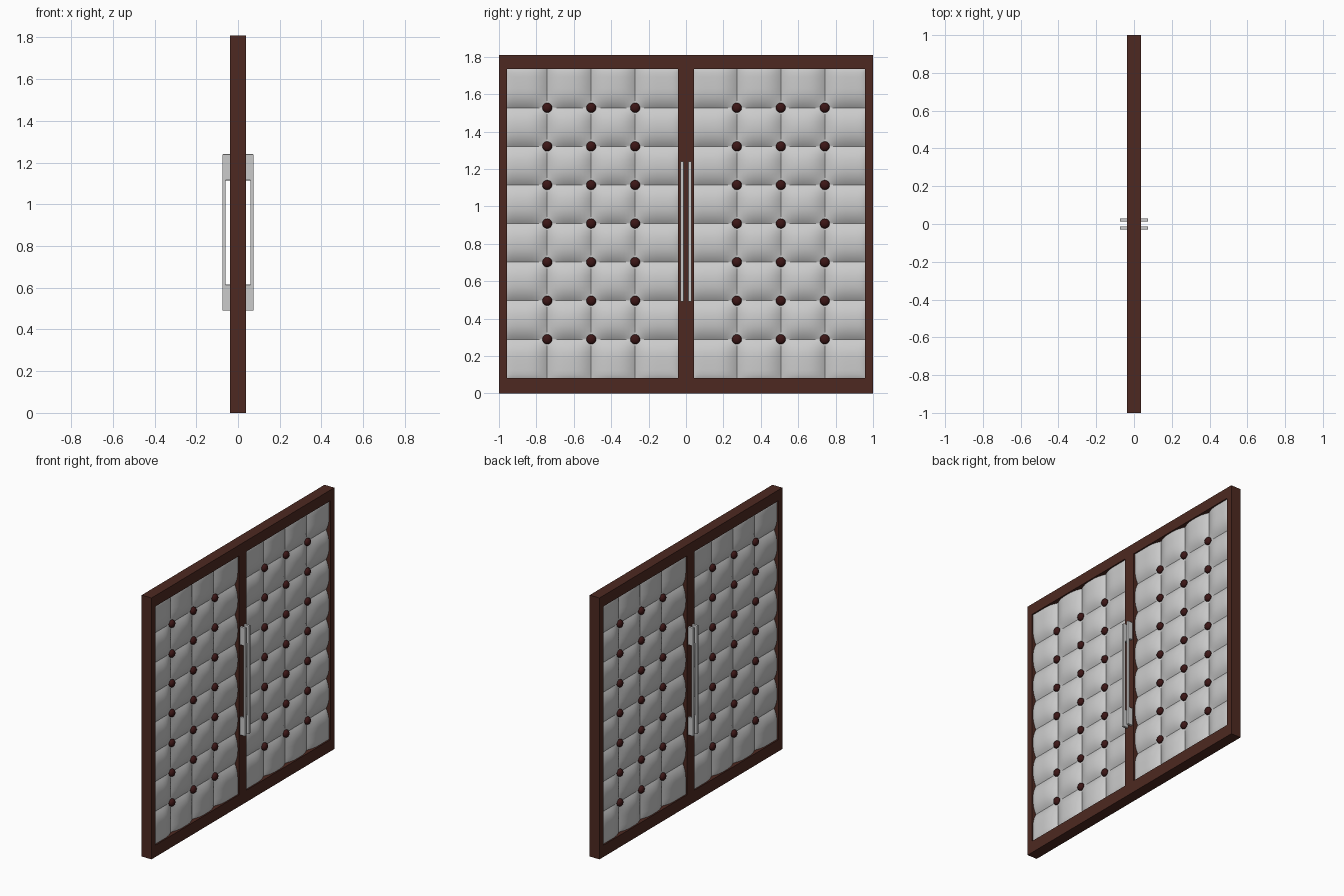
import bpy, bmesh, math

if "Cube" in bpy.data.objects:
    bpy.data.objects.remove(bpy.data.objects["Cube"])

H, T = 1.81, 0.0375            # door height, half thickness
Y0, Y1 = 0.042, 0.958          # padded opening across one leaf
Z0, Z1 = 0.082, 1.735
BUTTON_Y = [0.272, 0.507, 0.742]
BUTTON_Z = [0.289 + 0.2063 * i for i in range(7)]
LOW, HIGH = 0.004, 0.034       # cushion half depth in creases / on pillows


def material(name, color):
    m = bpy.data.materials.new(name)
    m.diffuse_color = color
    m.use_nodes = True
    m.node_tree.nodes["Principled BSDF"].inputs["Base Color"].default_value = m.diffuse_color
    return m


wood = material("dark_wood", (0.075, 0.022, 0.015, 1))
button_mat = material("button_brown", (0.045, 0.008, 0.008, 1))


def finish(name, bm, mat=None, smooth=None):
    bmesh.ops.recalc_face_normals(bm, faces=bm.faces)
    me = bpy.data.meshes.new(name)
    bm.to_mesh(me)
    bm.free()
    ob = bpy.data.objects.new(name, me)
    bpy.context.collection.objects.link(ob)
    if mat:
        me.materials.append(mat)
    if smooth:
        bpy.ops.object.select_all(action='DESELECT')
        ob.select_set(True)
        bpy.context.view_layer.objects.active = ob
        bpy.ops.object.shade_smooth_by_angle(angle=math.radians(smooth))
    return ob


def prism(bm, outline, axis, a, b):
    """Extrude a closed 2D outline along x (axis 0) or y (axis 1)."""
    def put(p, d):
        return (d, p[0], p[1]) if axis == 0 else (p[0], d, p[1])
    lo = [bm.verts.new(put(p, a)) for p in outline]
    hi = [bm.verts.new(put(p, b)) for p in outline]
    n = len(outline)
    bm.faces.new(lo)
    bm.faces.new(hi)
    for i in range(n):
        j = (i + 1) % n
        bm.faces.new((lo[i], lo[j], hi[j], hi[i]))


def rect(a, b, c, d):
    return [(a, c), (b, c), (b, d), (a, d)]


def leaf_frame(name, s):
    # rectangular ring with a square opening
    bm = bmesh.new()
    rings = []
    for x in (-T, T):
        for r in (rect(0, 1, 0, H), rect(Y0, Y1, Z0, Z1)):
            rings.append([bm.verts.new((x, s * y, z)) for y, z in r])
    bo, bi, fo, fi = rings
    for i in range(4):
        j = (i + 1) % 4
        for p, q in ((bo, bi), (fo, fi), (bo, fo), (bi, fi)):
            bm.faces.new((p[i], p[j], q[j], q[i]))
    finish(name, bm, wood)


def puff(d, reach):
    t = min(d / reach, 1)
    return 1 - (1 - t) ** 2.2


def depth(y, z):
    a = puff(min(abs(y - b) for b in BUTTON_Y), 0.1)
    b = puff(min(abs(z - c) for c in BUTTON_Z), 0.095)
    rim = min(y - Y0, Y1 - y, z - Z0, Z1 - z)
    roll = 1 - 0.2 * max(0, 1 - rim / 0.03) ** 2
    return LOW + (HIGH - LOW) * a * b * roll


def spaced(stops, n):
    out = [stops[0]]
    for a, b in zip(stops, stops[1:]):
        out += [a + (b - a) * (1 - math.cos(math.pi * i / n)) / 2 for i in range(1, n + 1)]
    return out


def cushion(name, s):
    # buttoned padding, pillowed on both faces
    bm = bmesh.new()
    ys = spaced([Y0] + BUTTON_Y + [Y1], 12)
    zs = spaced([Z0] + BUTTON_Z + [Z1], 10)
    for side in (-1, 1):
        g = [[bm.verts.new((side * depth(y, z), s * y, z)) for z in zs] for y in ys]
        for i in range(len(ys) - 1):
            for j in range(len(zs) - 1):
                bm.faces.new((g[i][j], g[i + 1][j], g[i + 1][j + 1], g[i][j + 1]))
    bmesh.ops.bridge_loops(bm, edges=[e for e in bm.edges if e.is_boundary])
    finish(name, bm, smooth=35)


def buttons(name, s):
    bm = bmesh.new()
    for side in (-1, 1):
        for y in BUTTON_Y:
            for z in BUTTON_Z:
                r = bmesh.ops.create_uvsphere(bm, u_segments=16, v_segments=10, radius=0.026)
                for v in r["verts"]:
                    v.co.x = v.co.x * 0.75 + side * 0.013
                    v.co.y += s * y
                    v.co.z += z
    finish(name, bm, button_mat, smooth=60)


def handle(name, y, side):
    # upright grip bar with a tall mounting block at each end
    outline = [(0.035, 0.49), (0.075, 0.49), (0.075, 1.24), (0.035, 1.24),
               (0.035, 1.115), (0.06, 1.115), (0.06, 0.615), (0.035, 0.615)]
    bm = bmesh.new()
    prism(bm, [(side * x, z) for x, z in outline], 1, y - 0.009, y + 0.009)
    ob = finish(name, bm)
    bev = ob.modifiers.new("soft_edges", 'BEVEL')
    bev.width, bev.segments = 0.003, 2


for s, label in ((-1, "left"), (1, "right")):
    leaf_frame(label + "_door_frame", s)
    cushion(label + "_padded_panel", s)
    buttons(label + "_buttons", s)
    for side, face in ((1, "front"), (-1, "back")):
        handle(f"{label}_{face}_handle", s * 0.021, side)
